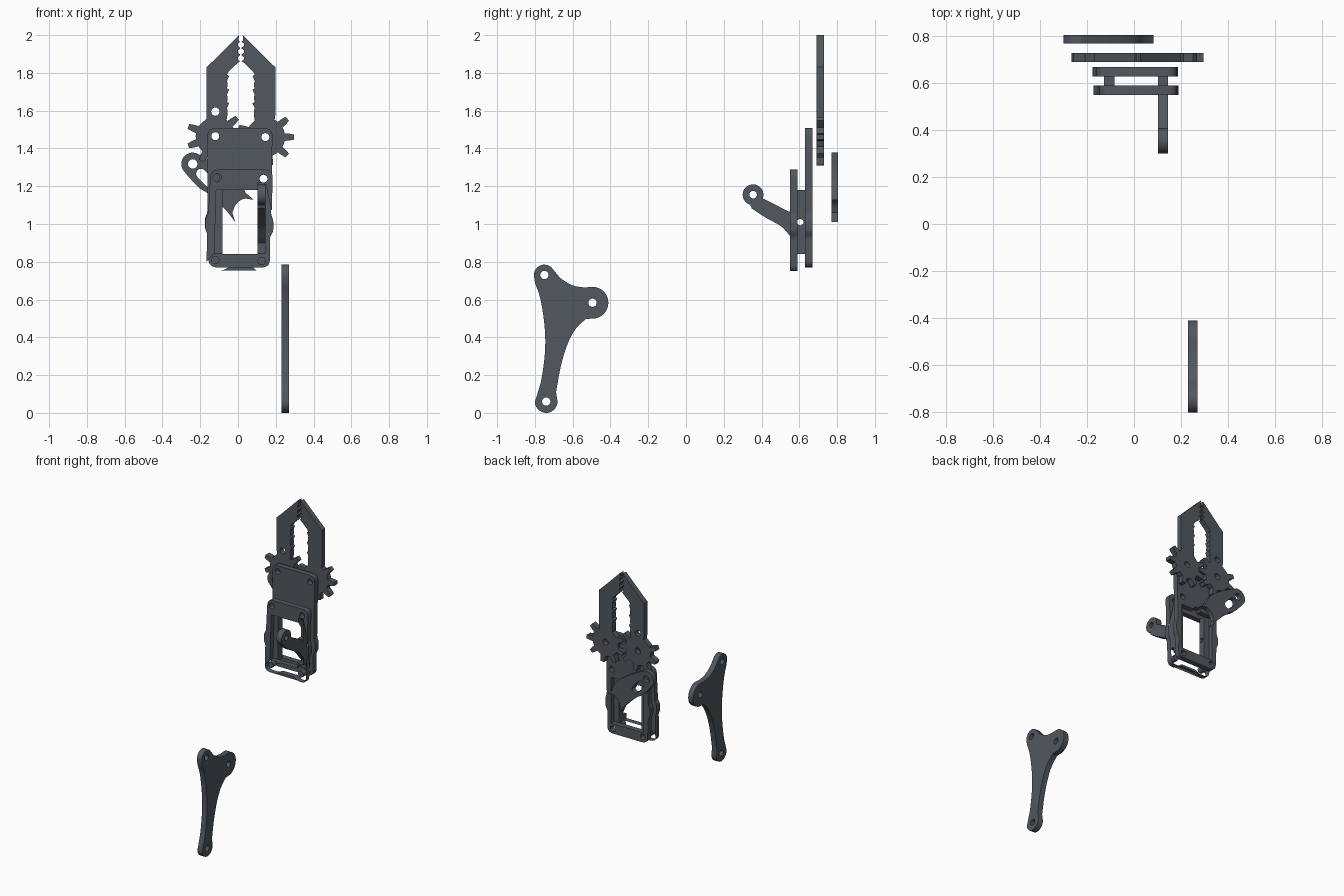
import bpy, math
from mathutils import Matrix, Vector

mat = bpy.data.materials.new("dark slate grey")
mat.diffuse_color = (0.085, 0.097, 0.115, 1)


def circle(cx, cy, r, n=24):
    return arc(cx, cy, r, 0, 360 * (n - 1) / n, n)


def arc(cx, cy, r, a0, a1, n=14):
    angs = [math.radians(a0 + (a1 - a0) * i / (n - 1)) for i in range(n)]
    return [(cx + r * math.cos(a), cy + r * math.sin(a)) for a in angs]


def fillet(pts, r, n=6):
    """Round every corner of a closed outline."""
    out = []
    for i, p in enumerate(pts):
        p, a, b = Vector(p), Vector(pts[i - 1]), Vector(pts[(i + 1) % len(pts)])
        d = min(r, 0.48 * (a - p).length, 0.48 * (b - p).length)
        s, e = p + (a - p).normalized() * d, p + (b - p).normalized() * d
        for k in range(n):
            t = k / (n - 1)
            out.append(tuple(s * (1 - t) ** 2 + p * 2 * t * (1 - t) + e * t * t))
    return out


def smooth(pts, n=6):
    """Open smooth curve through the points."""
    v = [Vector(p) for p in pts]
    v = [2 * v[0] - v[1]] + v + [2 * v[-1] - v[-2]]
    out = []
    for i in range(1, len(v) - 2):
        a, b, c, d = v[i - 1:i + 3]
        for k in range(n):
            t = k / n
            out.append(tuple(0.5 * (2 * b + (c - a) * t + (2 * a - 5 * b + 4 * c - d) * t * t
                                    + (3 * b - a - 3 * c + d) * t ** 3)))
    return out + [tuple(v[-2])]


def plate(name, loops, lo, hi, side=False):
    """Flat plate with holes; loops[0] is the outline. Drawn in xz, or in yz if side."""
    cu = bpy.data.curves.new(name, 'CURVE')
    cu.dimensions, cu.fill_mode, cu.extrude = '2D', 'BOTH', (hi - lo) / 2
    for lp in loops:
        s = cu.splines.new('POLY')
        s.points.add(len(lp) - 1)
        for q, p in zip(s.points, lp):
            q.co = (p[0], p[1], 0, 1)
        s.use_cyclic_u = True
    ob = bpy.data.objects.new(name, cu)
    bpy.context.collection.objects.link(ob)
    bpy.ops.object.select_all(action='DESELECT')
    ob.select_set(True)
    bpy.context.view_layer.objects.active = ob
    bpy.ops.object.convert(target='MESH')
    ob = bpy.context.object
    mid = (lo + hi) / 2
    if side:
        m = Matrix(((0, 0, 1, mid), (1, 0, 0, 0), (0, 1, 0, 0), (0, 0, 0, 1)))
    else:
        m = Matrix(((1, 0, 0, 0), (0, 0, -1, mid), (0, 1, 0, 0), (0, 0, 0, 1)))
    ob.data.transform(m)
    bpy.ops.object.mode_set(mode='EDIT')
    bpy.ops.mesh.select_all(action='SELECT')
    bpy.ops.mesh.remove_doubles(threshold=0.0003)
    bpy.ops.mesh.normals_make_consistent(inside=False)
    bpy.ops.object.mode_set(mode='OBJECT')
    ob.data.materials.clear()
    ob.data.materials.append(mat)
    bpy.ops.object.shade_smooth_by_angle(angle=math.radians(30))
    return ob


def gear(cx, cz, a0, a1, count=9, root=0.104, tip=0.152):
    """Toothed arc running anticlockwise from a0 to a1 degrees."""
    pts = [(a0, root)]
    for k in range(-count, 3 * count):
        c = k * 360 / count
        if a0 + 11 < c < a1 - 11:
            pts += [(c - 11, root), (c - 8, root + 0.024), (c - 5, tip),
                    (c + 5, tip), (c + 8, root + 0.024), (c + 11, root)]
            pts += [(c + 20, root)] if c + 20 < a1 else []
    pts.append((a1, root))
    return [(cx + r * math.cos(math.radians(a)), cz + r * math.sin(math.radians(a))) for a, r in pts]


# Gripping edge, from wide opening up to the tip, as distance from the centre line
def grip():
    pts = []
    for k in range(6):
        z = 1.585 + k * 0.036
        pts += [(0.07, z), (0.062 if k % 2 else 0.070, z + 0.018), (0.074, z + 0.026)]
    pts += [(0.062, 1.81), (0.012, 1.857)]
    for k in range(3):
        z = 1.862 + k * 0.036
        pts += [(0.004, z), (0.016, z + 0.008), (0.016, z + 0.022), (0.004, z + 0.03)]
    return pts + [(0.012, 1.972), (0.010, 2.0)]


MID = 0.015
# Right and left geared jaws
right = gear(0.145, 1.46, 124, 422) + [(0.198, 1.58), (0.198, 1.83), (0.165, 1.86)]
right += [(MID + x, z) for x, z in reversed(grip())]
plate("right_jaw", [right, circle(0.145, 1.46, 0.022)], 0.69, 0.73)
left = [(MID - x, z) for x, z in grip()] + [(-0.135, 1.86), (-0.168, 1.83), (-0.168, 1.58)]
left += gear(-0.12, 1.465, 116, 415)
plate("left_jaw", [left, circle(-0.12, 1.465, 0.022), circle(-0.12, 1.595, 0.022)], 0.69, 0.73)

# Long back plate with window
back = fillet([(-0.155, 0.77), (0.17, 0.77), (0.168, 0.93), (0.187, 0.96), (0.187, 1.02),
               (0.175, 1.05), (0.183, 1.508), (-0.162, 1.508), (-0.162, 1.06), (-0.176, 1.03),
               (-0.176, 0.98), (-0.162, 0.95)], 0.045)
window = [(-0.125, 0.842), (0.14, 0.842), (0.14, 1.18), (0.03, 1.18), (0.03, 1.2),
          (-0.02, 1.2), (-0.02, 1.18), (-0.125, 1.18)]
holes = [(-0.12, 0.81), (0.125, 0.805), (0.135, 1.24), (-0.12, 1.245), (-0.12, 1.465), (0.145, 1.46)]
plate("back_plate", [back, window] + [circle(x, z, 0.021) for x, z in holes], 0.63, 0.67)

# Short front frame
front = fillet([(-0.168, 0.755), (-0.075, 0.755), (-0.05, 0.772), (0.08, 0.772), (0.10, 0.75),
                (0.165, 0.75), (0.172, 0.93), (0.19, 0.96), (0.19, 1.02), (0.178, 1.05),
                (0.185, 1.288), (-0.145, 1.288), (-0.158, 1.05), (-0.173, 1.03),
                (-0.173, 0.97), (-0.163, 0.95)], 0.045)
window = [(-0.125, 0.845), (0.10, 0.845), (0.10, 0.88), (0.145, 0.88), (0.145, 1.22),
          (0.105, 1.22), (0.105, 1.18), (-0.115, 1.18)]
holes = [(-0.12, 0.81), (0.125, 0.805), (0.135, 1.24), (-0.11, 1.245)]
plate("front_frame", [front, window] + [circle(x, z, 0.022) for x, z in holes], 0.55, 0.59)

# Left mounting bar between the plates
bar = [(0.585, 0.84), (0.635, 0.84), (0.635, 1.18), (0.585, 1.18)]
plate("left_bar", [bar, circle(0.605, 1.01, 0.017)], -0.127, -0.083, side=True)

# Right bracket with forward arm
arm = arc(0.355, 1.155, 0.055, -20, 255, 24)
arm += smooth([(0.348, 1.082), (0.42, 1.035), (0.50, 0.99), (0.535, 0.955), (0.56, 0.925), (0.585, 0.90)])
arm += [(0.585, 0.84), (0.635, 0.84), (0.635, 1.18), (0.585, 1.18), (0.585, 1.065), (0.545, 1.065)]
plate("right_bracket_arm", [arm, circle(0.355, 1.155, 0.02), circle(0.605, 1.01, 0.017)],
      0.102, 0.145, side=True)

# Rear link with slot and hooked end
link = arc(-0.24, 1.318, 0.06, 55, 215, 16)
link += smooth([(-0.262, 1.25), (-0.21, 1.195), (-0.15, 1.155), (-0.07, 1.08), (-0.015, 1.01)])
link += smooth([(-0.03, 1.06), (-0.01, 1.105), (0.03, 1.133), (0.084, 1.128)])
link += smooth([(0.04, 1.165), (0.015, 1.22), (-0.03, 1.265), (-0.12, 1.325)])
slot = [(-0.175 + x * 0.69 + z * 0.72, 1.245 - x * 0.72 + z * 0.69)
        for x, z in arc(0.035, 0, 0.026, -90, 90, 10) + arc(-0.03, 0, 0.026, 90, 270, 10)]
plate("rear_link", [link, slot, circle(-0.24, 1.318, 0.025)], 0.77, 0.805)

# Separate three-hole lever
lever = arc(-0.75, 0.73, 0.055, 45, 185, 14)
lever += smooth([(-0.80, 0.69), (-0.77, 0.60), (-0.748, 0.45), (-0.747, 0.32), (-0.765, 0.18), (-0.79, 0.09)])
lever += arc(-0.74, 0.06, 0.06, 180, 360, 16)
lever += smooth([(-0.688, 0.11), (-0.662, 0.25), (-0.625, 0.37), (-0.58, 0.45), (-0.53, 0.497)])
lever += arc(-0.495, 0.583, 0.084, -80, 88, 18)
lever += smooth([(-0.54, 0.664), (-0.60, 0.675), (-0.66, 0.71), (-0.70, 0.755)])
plate("lever", [lever] + [circle(y, z, 0.022) for y, z in ((-0.75, 0.73), (-0.495, 0.583), (-0.74, 0.06))],
      0.23, 0.27, side=True)
